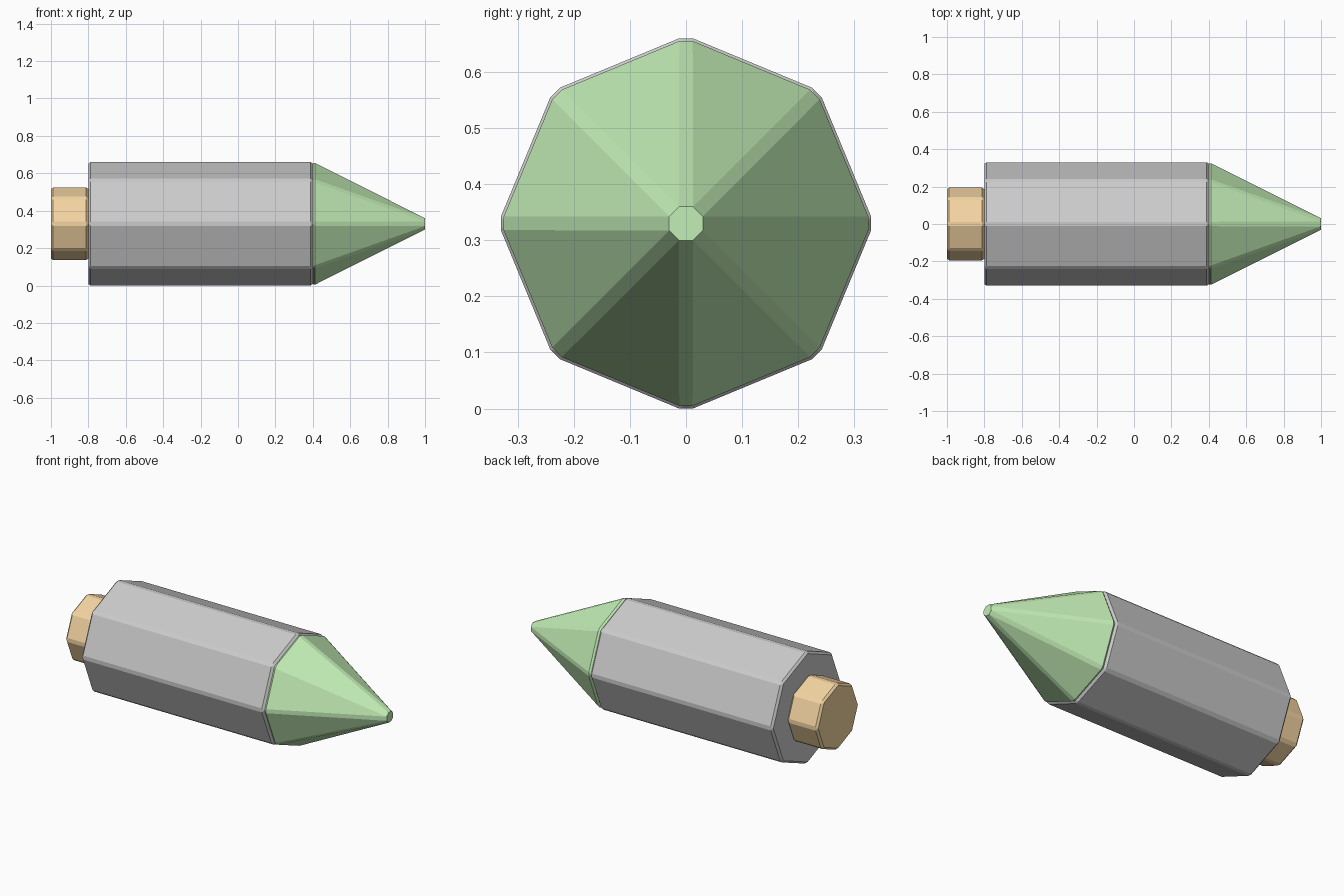
import bpy, bmesh
from math import sin, cos, pi

if "Cube" in bpy.data.objects:
    bpy.data.objects.remove(bpy.data.objects["Cube"])

CENTRE_Z = 0.33


def ring(bm, x, r, h):
    # octagon about the x axis whose corners are chamfered to flats of half-width h
    verts = []
    for k in range(8):
        a = k * pi / 4
        for t in ((-h, h) if h else (0,)):
            y = r * cos(a) - t * sin(a)
            z = r * sin(a) + t * cos(a)
            verts.append(bm.verts.new((x, y, z + CENTRE_Z)))
    return verts


def bridge(bm, a, b):
    for i in range(16):
        j = (i + 1) % 16
        pick = lambda s, n: s[n] if len(s) == 16 else s[((n + 0) // 2) % 8]
        face = list(dict.fromkeys([pick(a, i), pick(a, j), pick(b, j), pick(b, i)]))
        if len(face) > 2:
            bm.faces.new(face)


def lathe(name, profile, colour=None):
    # profile: (x, radius, corner flat half-width)
    bm = bmesh.new()
    rings = [ring(bm, *p) for p in profile]
    for a, b in zip(rings, rings[1:]):
        bridge(bm, a, b)
    bm.faces.new(rings[0])
    bm.faces.new(rings[-1])
    bmesh.ops.remove_doubles(bm, verts=bm.verts, dist=0.0005)
    bmesh.ops.recalc_face_normals(bm, faces=bm.faces)
    mesh = bpy.data.meshes.new(name)
    bm.to_mesh(mesh)
    bm.free()
    obj = bpy.data.objects.new(name, mesh)
    bpy.context.collection.objects.link(obj)
    if colour:
        mat = bpy.data.materials.new(name + "_colour")
        mat.diffuse_color = (*colour, 1)
        mat.use_nodes = True
        mat.node_tree.nodes["Principled BSDF"].inputs["Base Color"].default_value = mat.diffuse_color
        mesh.materials.append(mat)
    return obj


B = 0.012  # bevel width


def barrel(name, x0, x1, r, colour=None):
    inner = r - 0.008
    lathe(name, [(x0, inner, 0), (x0 + B, r, B), (x1 - B, r, B), (x1, inner, 0)], colour)


# Main octagonal body
barrel("body", -0.8, 0.4, 0.33)

# Small rear plug
barrel("rear_plug", -1.0, -0.8, 0.194, (0.9, 0.66, 0.36))

# Pointed nose with a tiny blunt octagonal tip
lathe("nose_cone", [(0.4, 0.322, 0), (0.412, 0.325, B), (1.0, 0.03, 0.0124)], (0.55, 0.86, 0.47))
